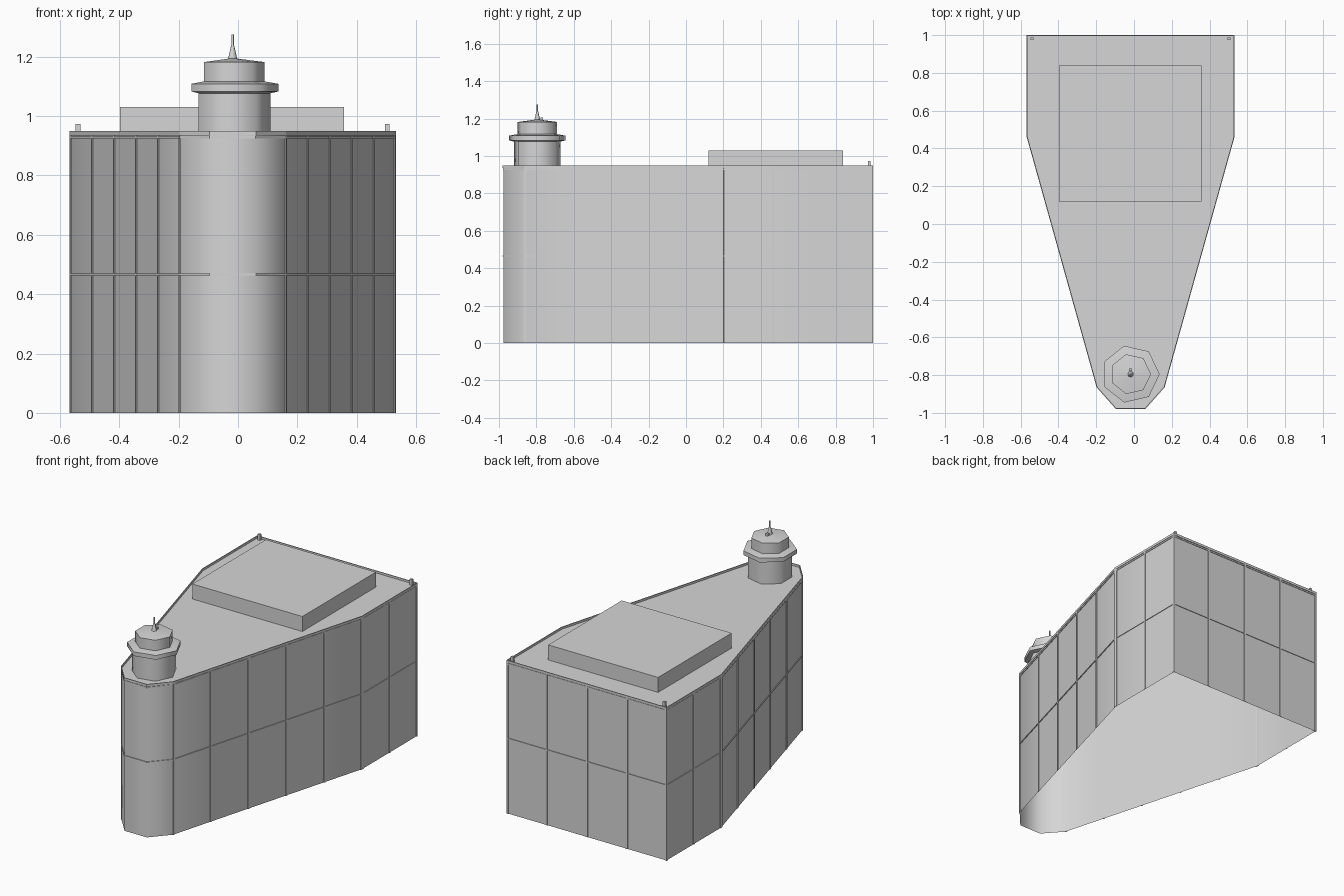
import bpy, bmesh, math
from mathutils import Vector

cube = bpy.data.objects.get("Cube")
if cube:
    bpy.data.objects.remove(cube)

grey = bpy.data.materials.new("pale_grey")
grey.use_nodes = True
grey.diffuse_color = (0.67, 0.67, 0.67, 1)
grey.node_tree.nodes["Principled BSDF"].inputs["Base Color"].default_value = (0.67, 0.67, 0.67, 1)

CX = -0.018       # plan axis
TOP = 0.95        # parapet height
ROOF = 0.937      # sunken roof height
MID = 0.466       # floor band height
RIB = 0.012       # rib width
DEPTH = 0.004     # how far the ribs stand out


def finish(name, bm, smooth=None):
    bmesh.ops.recalc_face_normals(bm, faces=bm.faces)
    mesh = bpy.data.meshes.new(name)
    bm.to_mesh(mesh)
    bm.free()
    obj = bpy.data.objects.new(name, mesh)
    bpy.context.collection.objects.link(obj)
    mesh.materials.append(grey)
    if smooth:
        bpy.ops.object.select_all(action='DESELECT')
        obj.select_set(True)
        bpy.context.view_layer.objects.active = obj
        bpy.ops.object.shade_smooth_by_angle(angle=math.radians(smooth))
    return obj


def add_prism(bm, points, z0, z1, floor=True):
    low = [bm.verts.new((x, y, z0)) for x, y in points]
    high = [bm.verts.new((x, y, z1)) for x, y in points]
    if floor:
        bm.faces.new(low)
    bm.faces.new(high)
    n = len(points)
    for i in range(n):
        j = (i + 1) % n
        bm.faces.new((low[i], low[j], high[j], high[i]))


def box(name, x0, x1, y0, y1, z0, z1):
    bm = bmesh.new()
    add_prism(bm, [(x0, y0), (x1, y0), (x1, y1), (x0, y1)], z0, z1)
    finish(name, bm)


def inset(points, d):
    """Move every edge of a counter-clockwise outline inward by d."""
    result = []
    for i, p in enumerate(points):
        a = (p - points[i - 1]).normalized()
        b = (points[(i + 1) % len(points)] - p).normalized()
        na, nb = Vector((-a.y, a.x)), Vector((-b.y, b.x))
        result.append(p + (na + nb) * d / (1 + na.dot(nb)))
    return result


def ring(name, outer, inner, z0, z1):
    """Closed band between two outlines."""
    bm = bmesh.new()
    rows = [[bm.verts.new((p.x, p.y, z)) for p in pts]
            for pts, z in ((outer, z0), (outer, z1), (inner, z1), (inner, z0))]
    for r in range(4):
        nxt = rows[(r + 1) % 4]
        for i in range(len(outer)):
            j = (i + 1) % len(outer)
            bm.faces.new((rows[r][i], rows[r][j], nxt[j], nxt[i]))
    finish(name, bm)


# Wedge-shaped plan, counter-clockwise from the nose
half = [(0.078, -0.98), (0.18, -0.865), (0.55, 0.46), (0.55, 1.0)]
plan = [Vector((CX + x, y)) for x, y in half]
plan += [Vector((CX - x, y)) for x, y in reversed(half)]
bays = (1, 5, 2, 4, 2, 5, 1, 1)
names = ("left_nose", "left_side", "left_rear", "back",
         "right_rear", "right_side", "right_nose", "nose")

# Hollow wall shell with a flat roof, open underneath
wall = inset(plan, DEPTH)
outline = [wall[i].lerp(wall[(i + 1) % 8], k / n)
           for i, n in enumerate(bays) for k in range(n)]
bm = bmesh.new()
add_prism(bm, outline, 0, ROOF, floor=False)
finish("building_walls", bm, 60)

# Upright ribs between the bays and at the corners
for i, n in enumerate(bays):
    if n == 1:
        continue
    a, b = plan[i], plan[i + 1]
    along = (b - a).normalized()
    inward = Vector((-along.y, along.x)) * DEPTH
    length = (b - a).length
    bm = bmesh.new()
    for k in range(n + 1):
        s = min(max(length * k / n - RIB / 2, 0), length - RIB)
        p, q = a + along * s, a + along * (s + RIB)
        add_prism(bm, [p, q, q + inward, p + inward], 0, 0.935)
    finish(names[i] + "_ribs", bm)

# Floor band, cornice strip and thin parapet round the roof
ring("floor_band", plan, wall, MID - 0.003, MID + 0.003)
ring("cornice_strip", inset(plan, 0.001), wall, 0.924, 0.933)
ring("roof_parapet", plan, inset(plan, 0.005), 0.935, TOP)

# Flat rooftop block and corner posts
box("rooftop_block", -0.397, 0.357, 0.12, 0.84, ROOF - 0.005, 1.03)
for label, side in (("left", 1), ("right", -1)):
    x = CX + side * 0.521
    box(label + "_corner_post", x - 0.008, x + 0.008, 0.973, 0.987, ROOF - 0.005, 0.973)


def turret(name, profile, sides=7, smooth=60):
    """Stack of regular polygons given as (radius, height)."""
    bm = bmesh.new()
    rows = []
    for r, z in profile:
        rows.append([bm.verts.new((CX + r * math.cos(math.tau * i / sides),
                                   -0.795 + r * math.sin(math.tau * i / sides), z))
                     for i in range(sides)])
    bm.faces.new(rows[0])
    bm.faces.new(rows[-1])
    for low, high in zip(rows, rows[1:]):
        for i in range(sides):
            j = (i + 1) % sides
            bm.faces.new((low[i], low[j], high[j], high[i]))
    finish(name, bm, smooth)


# Seven-sided turret on the nose
turret("turret_shaft", [(0.127, ROOF - 0.005), (0.127, 1.085)])
turret("turret_ledge", [(0.127, 1.077), (0.154, 1.083), (0.154, 1.109), (0.107, 1.117)])
turret("turret_cap", [(0.108, 1.112), (0.108, 1.182), (0.015, 1.194)])
turret("turret_spire", [(0.016, 1.19), (0.006, 1.235), (0.004, 1.24), (0.004, 1.275)], 8)
box("turret_hatch", CX - 0.008, CX + 0.008, -0.778, -0.764, 1.18, 1.207)
